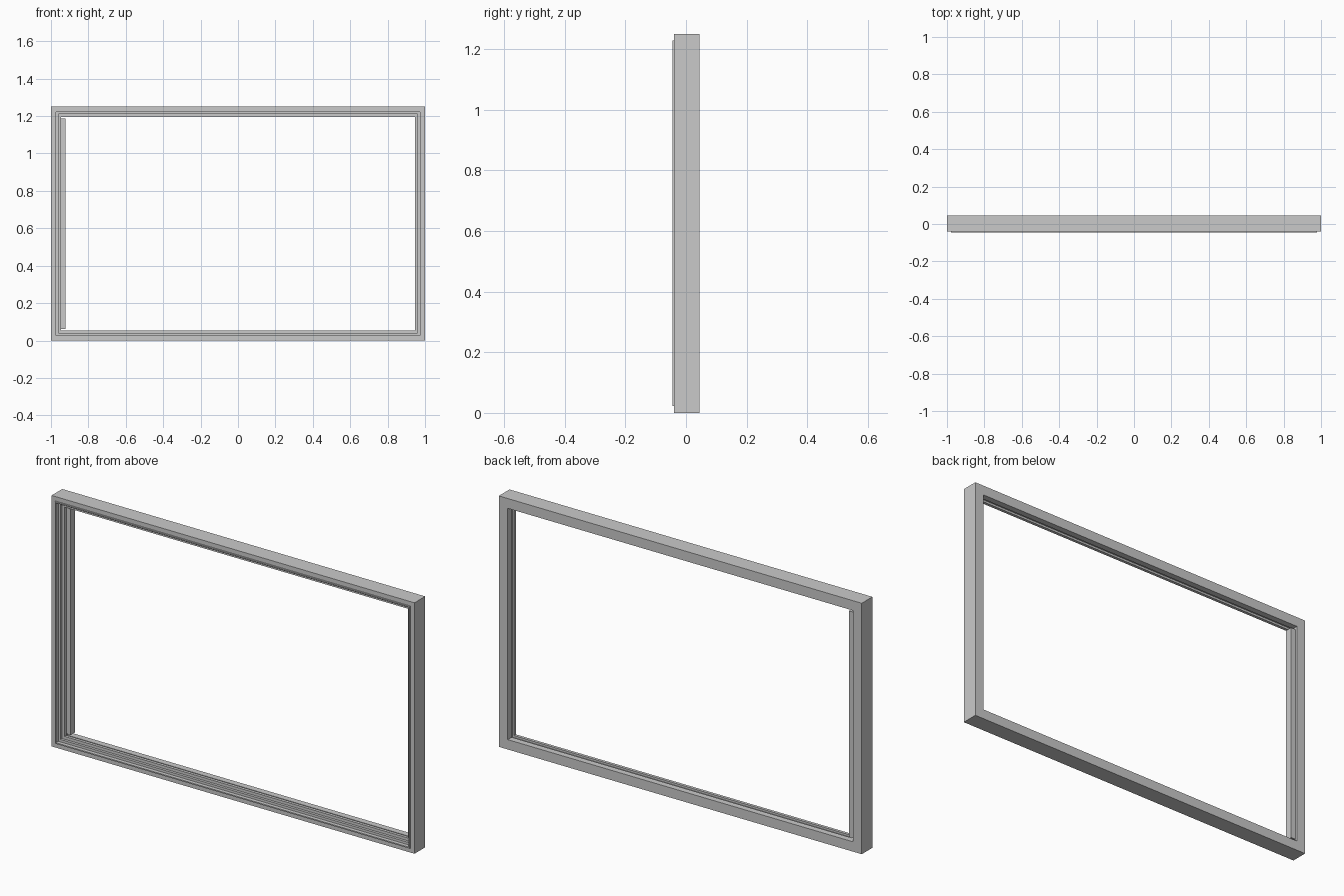
import bpy
import bmesh

cube = bpy.data.objects.get("Cube")
if cube:
    bpy.data.objects.remove(cube, do_unlink=True)

WIDTH, HEIGHT = 2.0, 1.25

grey = bpy.data.materials.new("frame grey")
grey.use_nodes = True
grey.diffuse_color = (0.59, 0.59, 0.59, 1)
grey.node_tree.nodes["Principled BSDF"].inputs["Base Color"].default_value = grey.diffuse_color


def finish(name, bm):
    bmesh.ops.recalc_face_normals(bm, faces=bm.faces)
    mesh = bpy.data.meshes.new(name)
    bm.to_mesh(mesh)
    bm.free()
    mesh.materials.append(grey)
    obj = bpy.data.objects.new(name, mesh)
    bpy.context.collection.objects.link(obj)


def mitred_ring(name, profile):
    """Sweep a closed (inset, y) profile around the rectangle with mitred corners."""
    bm = bmesh.new()
    rings = []
    for sx, sz in ((-1, -1), (1, -1), (1, 1), (-1, 1)):
        rings.append([bm.verts.new((sx * (WIDTH / 2 - d), y,
                                    HEIGHT / 2 + sz * (HEIGHT / 2 - d)))
                      for d, y in profile])
    n = len(profile)
    for i in range(4):
        a, b = rings[i], rings[(i + 1) % 4]
        for j in range(n):
            k = (j + 1) % n
            bm.faces.new((a[j], a[k], b[k], b[j]))
    finish(name, bm)


def box(name, low, high):
    bm = bmesh.new()
    bmesh.ops.create_cube(bm, size=1)
    for v in bm.verts:
        v.co = [(h if c > 0 else l) for c, l, h in zip(v.co, low, high)]
    finish(name, bm)


# Outer frame with a stepped front rebate and a grooved reveal
mitred_ring("outer_frame", [
    (0, -0.039), (0.028, -0.039), (0.028, -0.026), (0.040, -0.026),
    (0.040, -0.013), (0.054, -0.013), (0.054, 0.002), (0.044, 0.002),
    (0.044, 0.014), (0.049, 0.014), (0.049, 0.045), (0, 0.045)])

# Thin seal standing proud of the front face
mitred_ring("front_seal", [
    (0.022, -0.045), (0.028, -0.045), (0.028, -0.038), (0.022, -0.038)])

# Closing strip along the right jamb
box("jamb_strip", (-0.952, 0.0, 0.062), (-0.923, 0.036, 1.188))
